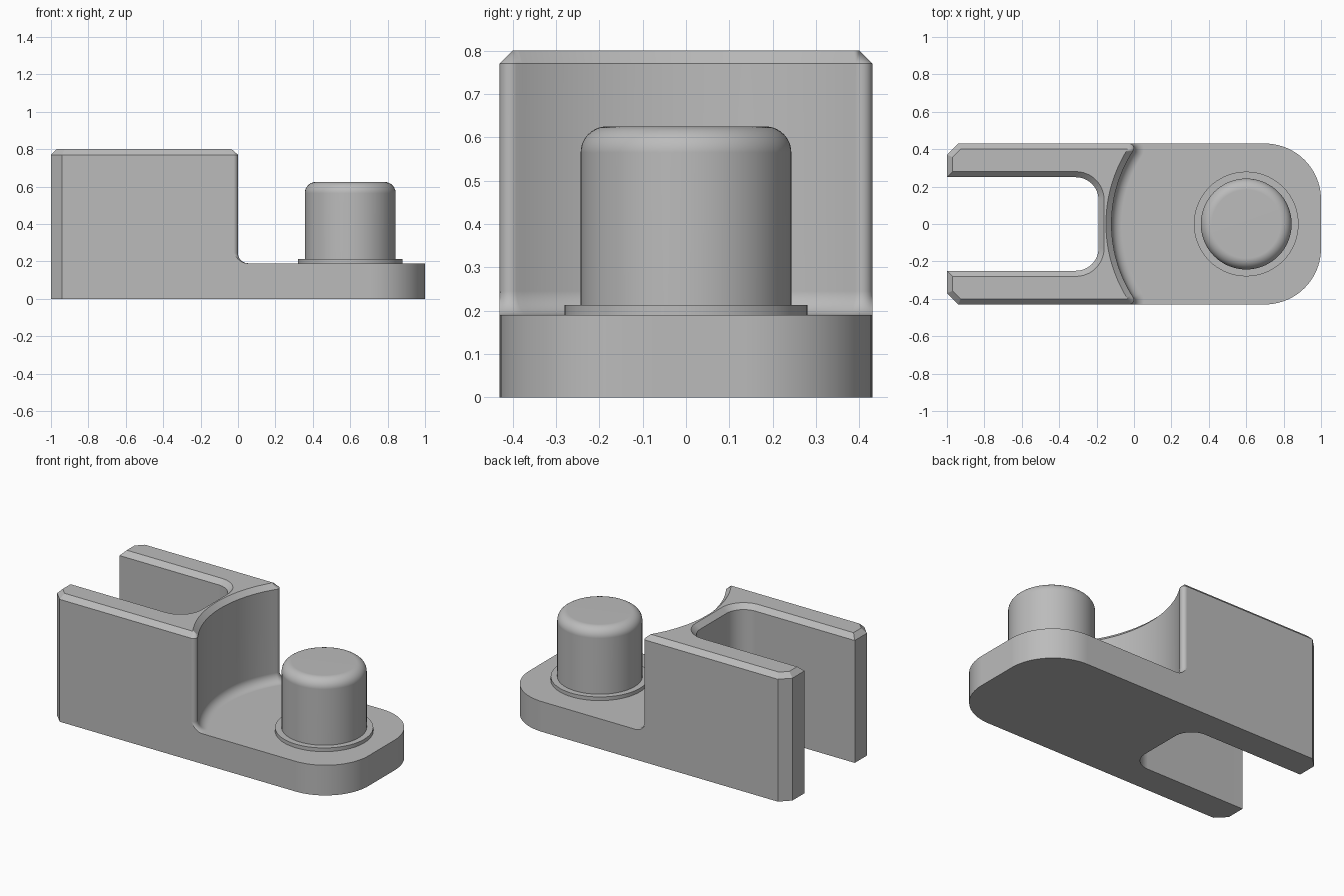
import bpy, bmesh
from math import sin, cos, asin, atan2, pi, sqrt

cube = bpy.data.objects.get("Cube")
if cube:
    bpy.data.objects.remove(cube, do_unlink=True)

grey = bpy.data.materials.new("plain grey")
grey.use_nodes = True
colour = (0.5, 0.5, 0.5, 1)
grey.diffuse_color = colour
grey.node_tree.nodes["Principled BSDF"].inputs["Base Color"].default_value = colour

HALF = 0.43       # half width of the link
PLATE = 0.19      # plate thickness
TOP = 0.80        # block height
BEVEL = 0.03      # chamfer on the block's top edges
FILLET = 0.055    # radius where block meets plate
PIN_X = 0.60
COVE = 0.72       # radius of the hollow facing the pin
CORNER = 0.025    # rounding of the hollow's upright edges


def arc(cx, cy, r, a0, a1, n):
    return [(cx + r * cos(a0 + (a1 - a0) * i / n),
             cy + r * sin(a0 + (a1 - a0) * i / n)) for i in range(n + 1)]


def fork_side(d):
    """Slot and chamfered fork end, inset by d (half outline)."""
    pts = arc(-0.31, 0.13, 0.12 + d, 0, pi / 2, 12)
    m = d * (sqrt(2) - 1)
    return pts + [(d - 1, 0.25 + d), (d - 1, 0.37 - m), (m - 0.94, HALF - d)]


def cove_side(d):
    """Rounded corner and hollow, inset by d; negative d spreads outwards."""
    r = max(CORNER - d, 0)
    big = COVE + d
    cy = HALF - max(d, 0) - r if d >= 0 else HALF - CORNER
    cx = PIN_X - sqrt((big + r) ** 2 - cy ** 2)
    start = pi / 2 if d >= 0 else asin(CORNER / r)
    aim = atan2(-cy, PIN_X - cx)
    corner = arc(cx, cy, r, start, aim, 8)
    return corner + arc(PIN_X, 0, big, pi + aim, pi, 24)[1:]


def mirrored(half):
    return half + [(x, -y) for x, y in reversed(half)]


def finish(bm, name):
    bmesh.ops.remove_doubles(bm, verts=bm.verts, dist=1e-5)
    bmesh.ops.recalc_face_normals(bm, faces=bm.faces)
    mesh = bpy.data.meshes.new(name)
    bm.to_mesh(mesh)
    bm.free()
    mesh.materials.append(grey)
    obj = bpy.data.objects.new(name, mesh)
    bpy.context.collection.objects.link(obj)
    bpy.ops.object.select_all(action='DESELECT')
    obj.select_set(True)
    bpy.context.view_layer.objects.active = obj
    bpy.ops.object.shade_smooth_by_angle(angle=pi / 6)
    normals = obj.modifiers.new("flat faces stay flat", 'WEIGHTED_NORMAL')
    normals.keep_sharp = True
    return obj


# Link body: plate with forked block, one closed mesh
bm = bmesh.new()


def ring(pts, z):
    return [bm.verts.new((x, y, z)) for x, y in pts]


def bridge(a, b):
    for i in range(len(a)):
        j = (i + 1) % len(a)
        bm.faces.new((a[i], a[j], b[j], b[i]))


# Plate sides and underside
round_end = arc(0.70, HALF - 0.30, 0.30, pi / 2, 0, 20)
outline = mirrored(fork_side(0) + round_end)
under = ring(outline, 0)
bridge(under, ring(outline, PLATE))
bm.faces.new(under)

# Plate top in front of the block
foot = mirrored(cove_side(-FILLET))
nose = mirrored(round_end)
bm.faces.new(ring(foot + list(reversed(nose)), PLATE))

# Block: fillet layers, upright wall, chamfer and top
layers = []
for i in range(9):
    a = i / 8 * pi / 2
    layers.append((FILLET * (sin(a) - 1), PLATE + FILLET * (1 - cos(a))))
layers += [(0, TOP - BEVEL), (BEVEL, TOP)]
last = None
for d, z in layers:
    loop = ring(mirrored(fork_side(max(d, 0)) + cove_side(min(d, BEVEL))), z)
    if last:
        bridge(last, loop)
    last = loop
# Drop repeated points before capping the top
cap = []
for v in last:
    if not cap or (v.co - cap[-1].co).length > 1e-5:
        cap.append(v)
bm.faces.new(cap)
finish(bm, "link_body")


def lathe(name, profile):
    """Turn an (r, z) profile about the pin axis."""
    bm = bmesh.new()
    verts = [bm.verts.new((PIN_X + r, 0, z)) for r, z in profile]
    edges = [bm.edges.new(pair) for pair in zip(verts, verts[1:])]
    bmesh.ops.spin(bm, geom=verts + edges, cent=(PIN_X, 0, 0), axis=(0, 0, 1),
                   angle=2 * pi, steps=72)
    return finish(bm, name)


# Collar and round-edged pin
lathe("pin_collar", [(0.28, PLATE), (0.28, 0.213), (0.24, 0.213)])
lathe("pin", [(0.243, PLATE)] + arc(0.183, 0.565, 0.06, 0, pi / 2, 10) + [(0, 0.625)])
